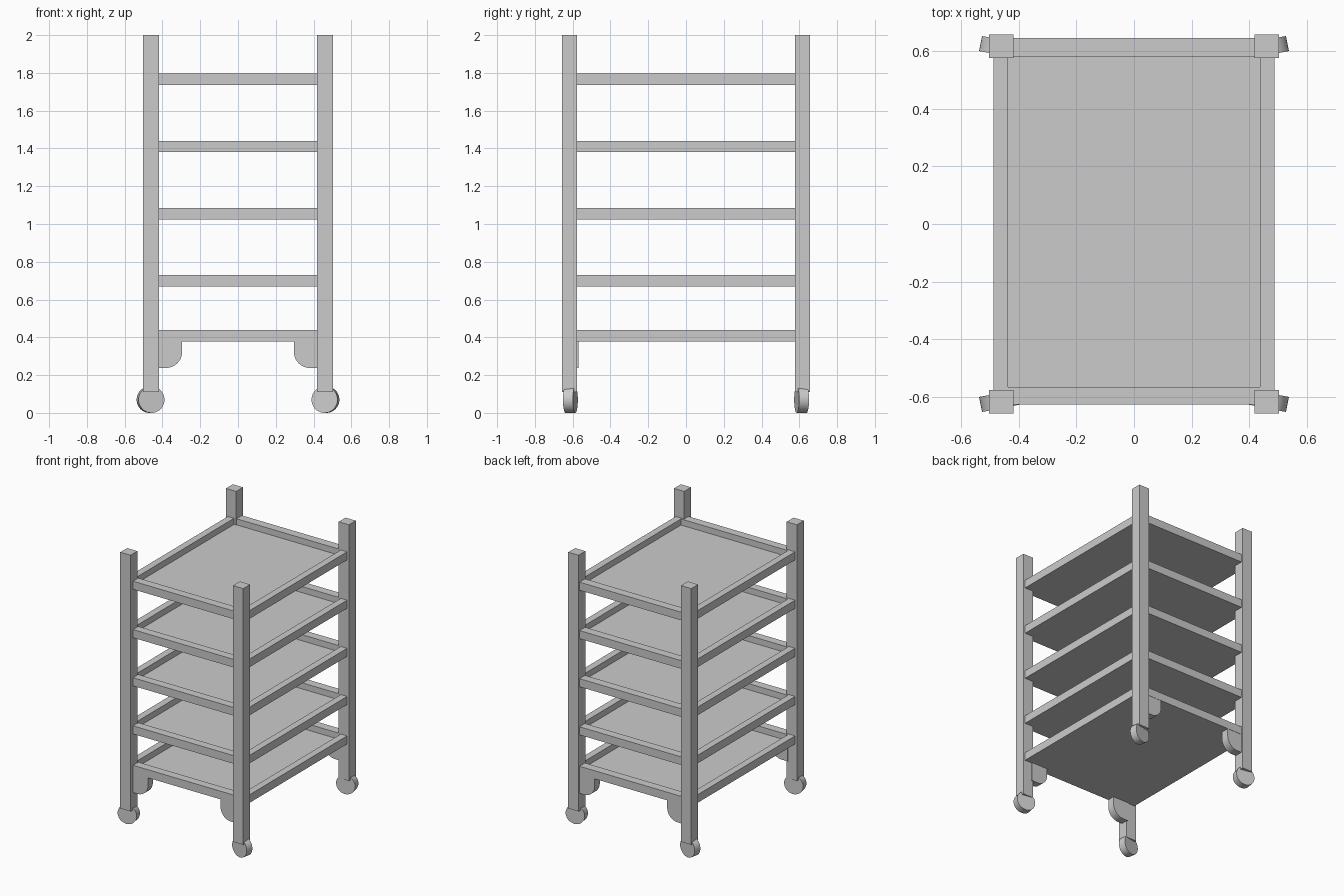
import bpy, bmesh
from math import sin, cos, pi, radians
from mathutils import Matrix

if "Cube" in bpy.data.objects:
    bpy.data.objects.remove(bpy.data.objects["Cube"])


def finish(name, bm):
    bmesh.ops.recalc_face_normals(bm, faces=bm.faces)
    mesh = bpy.data.meshes.new(name)
    bm.to_mesh(mesh)
    bm.free()
    ob = bpy.data.objects.new(name, mesh)
    bpy.context.collection.objects.link(ob)
    return ob


def box(name, x0, x1, y0, y1, z0, z1):
    bm = bmesh.new()
    m = Matrix.Translation(((x0 + x1) / 2, (y0 + y1) / 2, (z0 + z1) / 2))
    bmesh.ops.create_cube(bm, size=1, matrix=m @ Matrix.Diagonal((x1 - x0, y1 - y0, z1 - z0, 1)))
    return finish(name, bm)


def bracket(name, sx, y0, y1):
    # square plate with one rounded lower inner corner
    r, xi, xo, zb, zt = 0.085, 0.296, 0.43, 0.238, 0.385
    pts = [(xo, zt), (xi, zt)]
    for i in range(13):
        a = pi + i / 12 * pi / 2
        pts.append((xi + r + r * cos(a), zb + r + r * sin(a)))
    pts.append((xo, zb))
    bm = bmesh.new()
    face = bm.faces.new([bm.verts.new((sx * x, y0, z)) for x, z in pts])
    ext = bmesh.ops.extrude_face_region(bm, geom=[face])
    verts = [g for g in ext["geom"] if isinstance(g, bmesh.types.BMVert)]
    bmesh.ops.translate(bm, verts=verts, vec=(0, y1 - y0, 0))
    return finish(name, bm)


def wheel(name, sx, sy):
    # disc toed slightly outwards
    bm = bmesh.new()
    m = (Matrix.Translation((sx * 0.463, sy * 0.612, 0.07))
         @ Matrix.Rotation(sx * sy * radians(11), 4, 'Z')
         @ Matrix.Rotation(radians(90), 4, 'X'))
    bmesh.ops.create_cone(bm, cap_ends=True, segments=40, radius1=0.07,
                          radius2=0.07, depth=0.053, matrix=m)
    ob = finish(name, bm)
    bpy.ops.object.select_all(action='DESELECT')
    ob.select_set(True)
    bpy.context.view_layer.objects.active = ob
    bpy.ops.object.shade_smooth_by_angle(angle=radians(30))


# corner posts, wheels and brackets
for sx, side in ((-1, "left"), (1, "right")):
    for sy, end in ((-1, "front"), (1, "back")):
        xs = sorted((sx * 0.418, sx * 0.502))
        ys = sorted((sy * 0.576, sy * 0.656))
        box(f"post_{end}_{side}", *xs, *ys, 0.11, 2.0)
        wheel(f"wheel_{end}_{side}", sx, sy)
        by = (-0.626, -0.57) if sy < 0 else (0.582, 0.642)
        bracket(f"bracket_{end}_{side}", sx, *by)

# shelves: four rails around a thin panel set flush with their undersides
for n, z in enumerate((0.379, 0.67, 1.025, 1.38, 1.737), 1):
    top = z + 0.06
    box(f"shelf_{n}_rail_front", -0.436, 0.436, -0.626, -0.564, z, top)
    box(f"shelf_{n}_rail_back", -0.436, 0.436, 0.58, 0.644, z, top)
    box(f"shelf_{n}_rail_left", -0.487, -0.436, -0.6, 0.6, z, top)
    box(f"shelf_{n}_rail_right", 0.436, 0.487, -0.6, 0.6, z, top)
    box(f"shelf_{n}_panel", -0.436, 0.436, -0.564, 0.58, z, z + 0.015)
